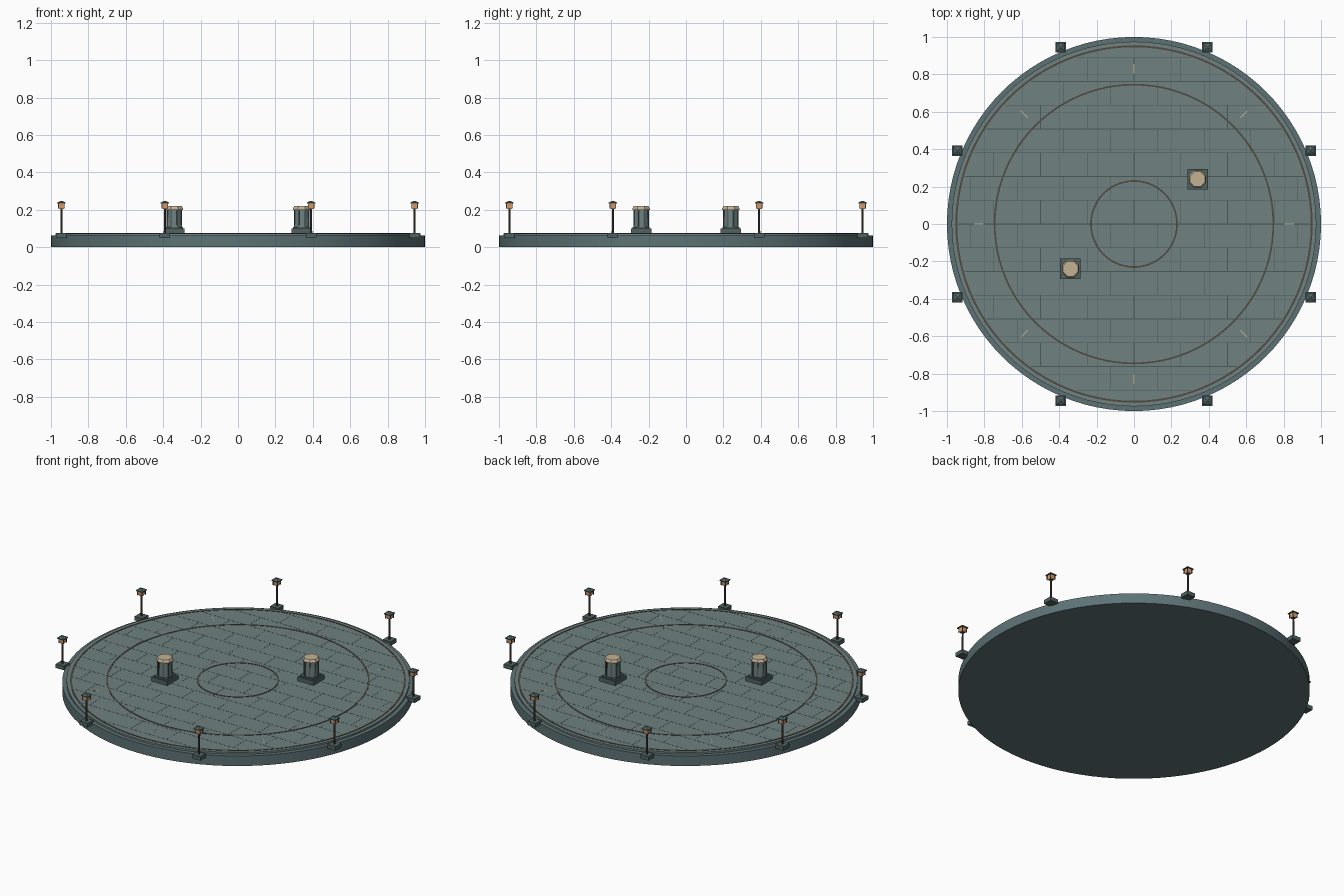
import bpy, bmesh, math
from mathutils import Matrix, Vector

if "Cube" in bpy.data.objects:
    bpy.data.objects.remove(bpy.data.objects["Cube"])


def material(name, rgb):
    m = bpy.data.materials.new(name)
    m.diffuse_color = (*rgb, 1)
    m.use_nodes = True
    m.node_tree.nodes["Principled BSDF"].inputs["Base Color"].default_value = m.diffuse_color
    return m


STONE = material("stone", (0.16, 0.22, 0.22))
EDGE = material("edge_stone", (0.11, 0.17, 0.18))
DARK = material("dark_stone", (0.08, 0.12, 0.12))
JOINT = material("joint", (0.07, 0.10, 0.10))
BRONZE = material("bronze", (0.08, 0.07, 0.055))
CREAM = material("cream", (0.55, 0.45, 0.30))
GLOW = material("glow", (0.75, 0.36, 0.16))
DECK = 0.074


def finish(bm, name, mat, smooth=False):
    bmesh.ops.recalc_face_normals(bm, faces=bm.faces)
    me = bpy.data.meshes.new(name)
    bm.to_mesh(me)
    bm.free()
    me.materials.append(mat)
    ob = bpy.data.objects.new(name, me)
    bpy.context.collection.objects.link(ob)
    if smooth:
        bpy.ops.object.select_all(action='DESELECT')
        ob.select_set(True)
        bpy.context.view_layer.objects.active = ob
        bpy.ops.object.shade_smooth_by_angle(angle=math.radians(30))
    return ob


def add_box(bm, centre, size, turn=0):
    mx = Matrix.Translation(centre) @ Matrix.Rotation(turn, 4, 'Z') @ Matrix.Diagonal((*size, 1))
    bmesh.ops.create_cube(bm, size=1, matrix=mx)


def add_cone(bm, x, y, z0, z1, r0, r1, sides, turn=0):
    mx = Matrix.Translation((x, y, (z0 + z1) / 2)) @ Matrix.Rotation(turn, 4, 'Z')
    bmesh.ops.create_cone(bm, cap_ends=True, segments=sides, radius1=r0, radius2=r1,
                          depth=z1 - z0, matrix=mx)


def disc(name, profile, mat):
    bm = bmesh.new()
    for (r0, z0), (r1, z1) in zip(profile, profile[1:]):
        add_cone(bm, 0, 0, z0, z1, r0, r1, 96)
    finish(bm, name, mat, True)


def inlay_ring(name, radius, width):
    bm = bmesh.new()
    pts = [(radius - width / 2, DECK - 0.004), (radius + width / 2, DECK - 0.004),
           (radius + width / 2, DECK + 0.002), (radius - width / 2, DECK + 0.002)]
    n = 96
    rings = [[bm.verts.new((r * math.cos(i * math.tau / n), r * math.sin(i * math.tau / n), z))
              for r, z in pts] for i in range(n)]
    for i in range(n):
        a, b = rings[i], rings[(i + 1) % n]
        for k in range(4):
            bm.faces.new((a[k], a[(k + 1) % 4], b[(k + 1) % 4], b[k]))
    finish(bm, name, BRONZE, True)


# Round platform with a lower outer coping
disc("platform_base", [(1.0, 0), (1.0, 0.063)], EDGE)
disc("platform_deck", [(0.975, 0.05), (0.975, DECK)], STONE)
inlay_ring("outer_inlay", 0.95, 0.010)
inlay_ring("middle_inlay", 0.745, 0.009)
inlay_ring("inner_inlay", 0.23, 0.009)

# Staggered paving joints, clipped to the deck
bm = bmesh.new()
row, tile, limit, w = 0.127, 0.25, 0.94, 0.003
for j in range(-7, 8):
    y = j * row
    if abs(y) < limit:
        add_box(bm, (0, y, DECK), (2 * math.sqrt(limit ** 2 - y * y), w, 0.001))
    for i in range(-4, 5):
        x = i * tile + (tile / 2 if j % 2 else 0)
        if math.hypot(x, max(abs(y), abs(y + row))) < limit:
            add_box(bm, (x, y + row / 2, DECK), (w, row, 0.001))
finish(bm, "paving_joints", JOINT)

# Eight radial markers
bm = bmesh.new()
for k in range(8):
    a = k * math.pi / 4
    add_box(bm, (0.83 * math.cos(a), 0.83 * math.sin(a), DECK), (0.052, 0.005, 0.003), a)
finish(bm, "radial_markers", CREAM)

# Two octagonal pedestals
OCT = math.pi / 8
for side, (x, y) in {"right": (0.34, 0.24), "left": (-0.34, -0.24)}.items():
    bm = bmesh.new()
    add_box(bm, (x, y, 0.086), (0.11, 0.11, 0.028))
    add_box(bm, (x, y, 0.103), (0.09, 0.09, 0.010))
    finish(bm, side + "_pedestal_plinth", DARK)
    bm = bmesh.new()
    add_cone(bm, x, y, 0.105, 0.205, 0.043, 0.040, 8, OCT)
    finish(bm, side + "_pedestal_shaft", STONE)
    bm = bmesh.new()
    for k in range(8):
        a = k * math.pi / 4 + OCT
        add_box(bm, (x + 0.040 * math.cos(a), y + 0.040 * math.sin(a), 0.155),
                (0.007, 0.007, 0.098), a)
    finish(bm, side + "_pedestal_ribs", DARK)
    bm = bmesh.new()
    add_cone(bm, x, y, 0.200, 0.208, 0.050, 0.050, 8, OCT)
    add_cone(bm, x, y, 0.208, 0.219, 0.050, 0.043, 8, OCT)
    finish(bm, side + "_pedestal_cap", CREAM)

# Eight lamp posts around the rim
Q = math.pi / 4
R2 = math.sqrt(2)
for k in range(8):
    a = math.radians(22.5 + 45 * k)
    x, y = 1.022 * math.cos(a), 1.022 * math.sin(a)
    bm = bmesh.new()
    add_box(bm, (x, y, 0.0625), (0.056, 0.056, 0.025))
    finish(bm, f"lamp_base_{k}", DARK)
    bm = bmesh.new()
    add_cone(bm, x, y, 0.07, 0.206, 0.006, 0.005, 8)
    add_cone(bm, x, y, 0.203, 0.208, 0.010 * R2, 0.012 * R2, 4, Q)
    # lantern corner posts
    for sx in (-1, 1):
        for sy in (-1, 1):
            add_box(bm, (x + sx * 0.0155, y + sy * 0.0155, 0.221), (0.004, 0.004, 0.030))
    finish(bm, f"lamp_post_{k}", BRONZE)
    bm = bmesh.new()
    add_cone(bm, x, y, 0.207, 0.235, 0.013 * R2, 0.0165 * R2, 4, Q)
    finish(bm, f"lamp_glass_{k}", GLOW)
    bm = bmesh.new()
    add_cone(bm, x, y, 0.233, 0.238, 0.023 * R2, 0.023 * R2, 4, Q)
    add_cone(bm, x, y, 0.238, 0.248, 0.023 * R2, 0.004, 4, Q)
    finish(bm, f"lamp_roof_{k}", DARK)
